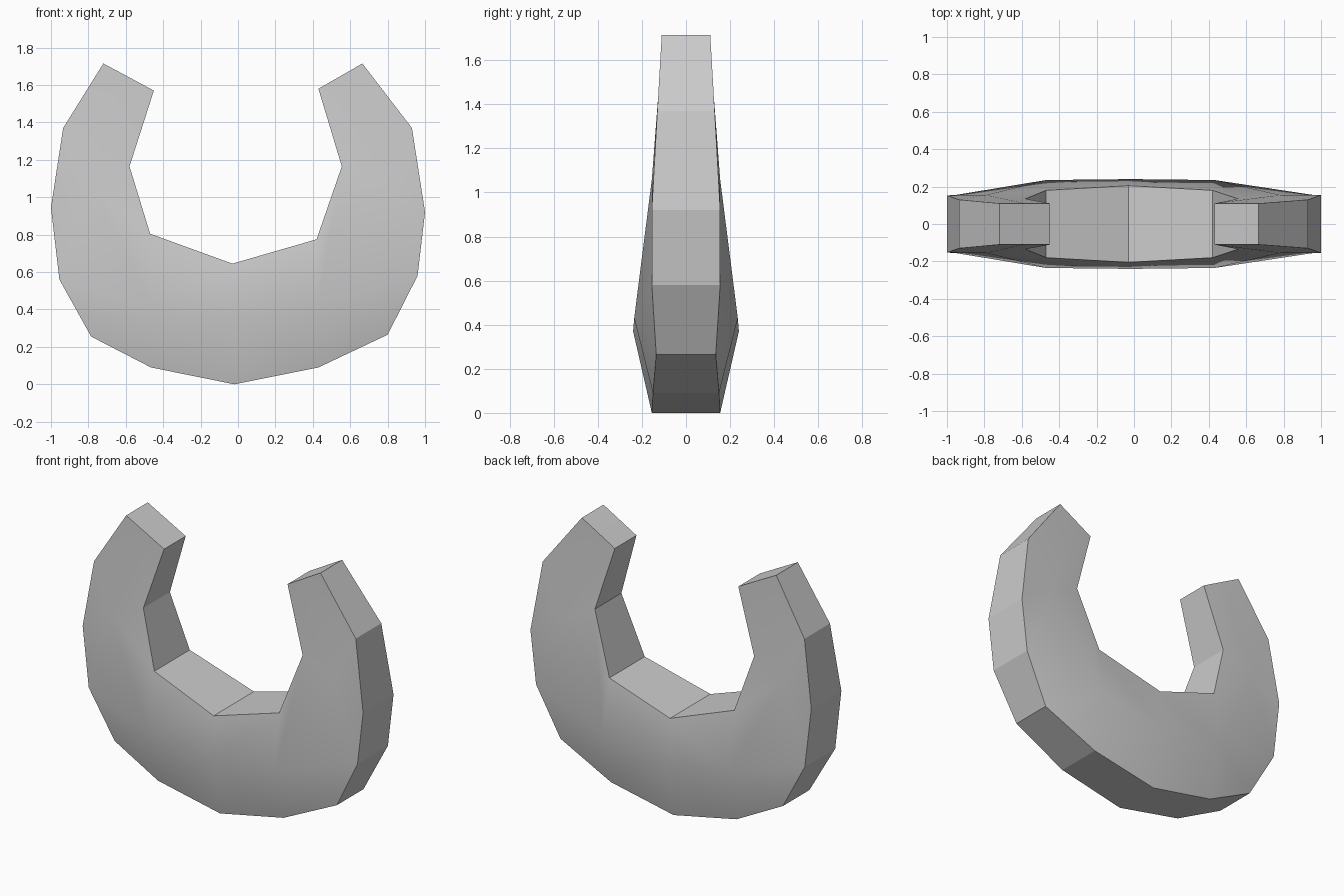
import bpy, bmesh

if "Cube" in bpy.data.objects:
    bpy.data.objects.remove(bpy.data.objects["Cube"])

# Rows of (x, z, half thickness), running from left tip to right tip
outer = [(-.72, 1.715, .11), (-.935, 1.37, .13), (-1, .945, .153),
         (-.955, .56, .155), (-.785, .255, .135), (-.465, .09, .15),
         (-.02, 0, .155), (.43, .09, .15), (.80, .265, .135),
         (.96, .58, .155), (1, .92, .155), (.93, 1.37, .13), (.665, 1.715, .11)]
middle = [(-.585, 1.643, .11), (-.79, 1.06, .155), (-.47, .43, .235),
          (-.02, .37, .24), (.43, .43, .235), (.78, 1.06, .155), (.548, 1.648, .11)]
inner = [(-.45, 1.57, .11), (-.58, 1.165, .135), (-.47, .805, .18),
         (-.03, .645, .205), (.42, .775, .18), (.555, 1.165, .135), (.43, 1.58, .11)]

bm = bmesh.new()


def add_side(sign):
    """Bulging front (-1) or back (+1) face of the horseshoe."""
    o, m, n = [[bm.verts.new((x, sign * t, z)) for x, z, t in row]
               for row in (outer, middle, inner)]
    for i in range(6):
        a, b, c = o[2 * i:2 * i + 3]
        for face in ((m[i], a, b), (m[i], b, m[i + 1]), (m[i + 1], b, c),
                     (m[i], m[i + 1], n[i + 1], n[i])):
            bm.faces.new(face).smooth = True
    return o + [m[-1]] + n[::-1] + [m[0]]


# Two broad faces joined by a flat-shaded rim
front, back = add_side(-1), add_side(1)
count = len(front)
for i in range(count):
    j = (i + 1) % count
    bm.faces.new((front[i], front[j], back[j], back[i])).smooth = False

bmesh.ops.recalc_face_normals(bm, faces=bm.faces)
mesh = bpy.data.meshes.new("horseshoe_body")
bm.to_mesh(mesh)
bm.free()
body = bpy.data.objects.new("horseshoe_body", mesh)
bpy.context.collection.objects.link(body)
